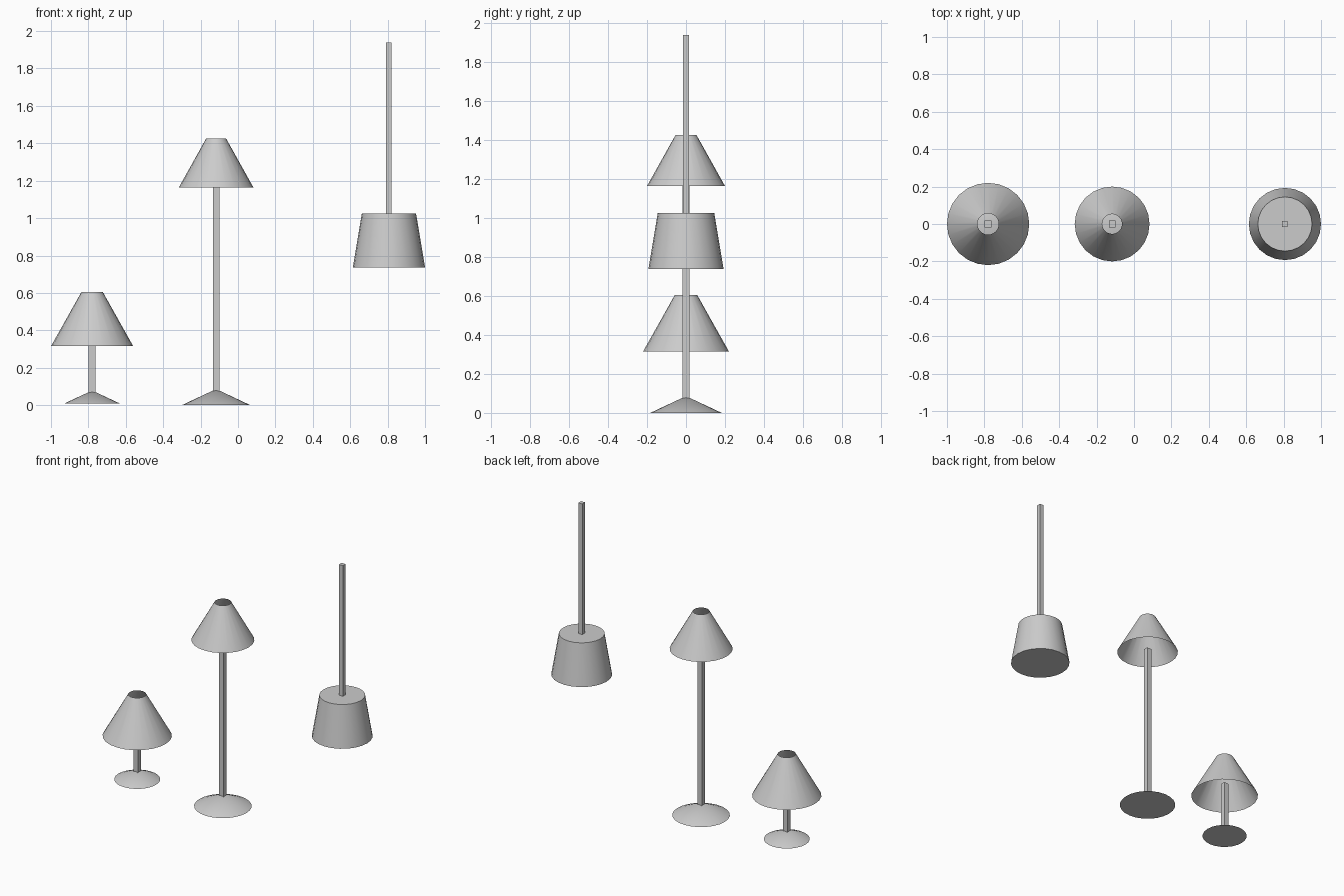
import bpy
import math

if "Cube" in bpy.data.objects:
    bpy.data.objects.remove(bpy.data.objects["Cube"])

SIDES = 24


def finish(obj, name):
    obj.name = name
    bpy.ops.object.shade_smooth_by_angle(angle=math.radians(40))
    return obj


def cone(name, x, z0, z1, r0, r1, fill):
    bpy.ops.mesh.primitive_cone_add(vertices=SIDES, radius1=r0, radius2=r1, depth=z1 - z0,
                                    end_fill_type=fill, location=(x, 0, (z0 + z1) / 2))
    return finish(bpy.context.object, name)


def pole(name, x, z0, z1, width):
    bpy.ops.mesh.primitive_cube_add(size=1, location=(x, 0, (z0 + z1) / 2))
    obj = bpy.context.object
    obj.scale = (width, width, z1 - z0)
    obj.name = name
    return obj


# Table lamp: open shade, square stem, low conical foot
cone("table_lamp_shade", -0.78, 0.315, 0.605, 0.22, 0.057, 'NOTHING')
pole("table_lamp_pole", -0.78, 0.05, 0.405, 0.036)
cone("table_lamp_base", -0.78, 0.01, 0.078, 0.146, 0.0, 'NGON')

# Floor lamp
cone("floor_lamp_shade", -0.117, 1.163, 1.426, 0.2, 0.053, 'NOTHING')
pole("floor_lamp_pole", -0.117, 0.05, 1.185, 0.035)
cone("floor_lamp_base", -0.117, 0.0, 0.086, 0.183, 0.0, 'NGON')

# Pendant lamp: closed shade hanging on a square rod
cone("pendant_shade", 0.807, 0.737, 1.024, 0.193, 0.145, 'NGON')
pole("pendant_rod", 0.807, 1.02, 1.938, 0.03)
